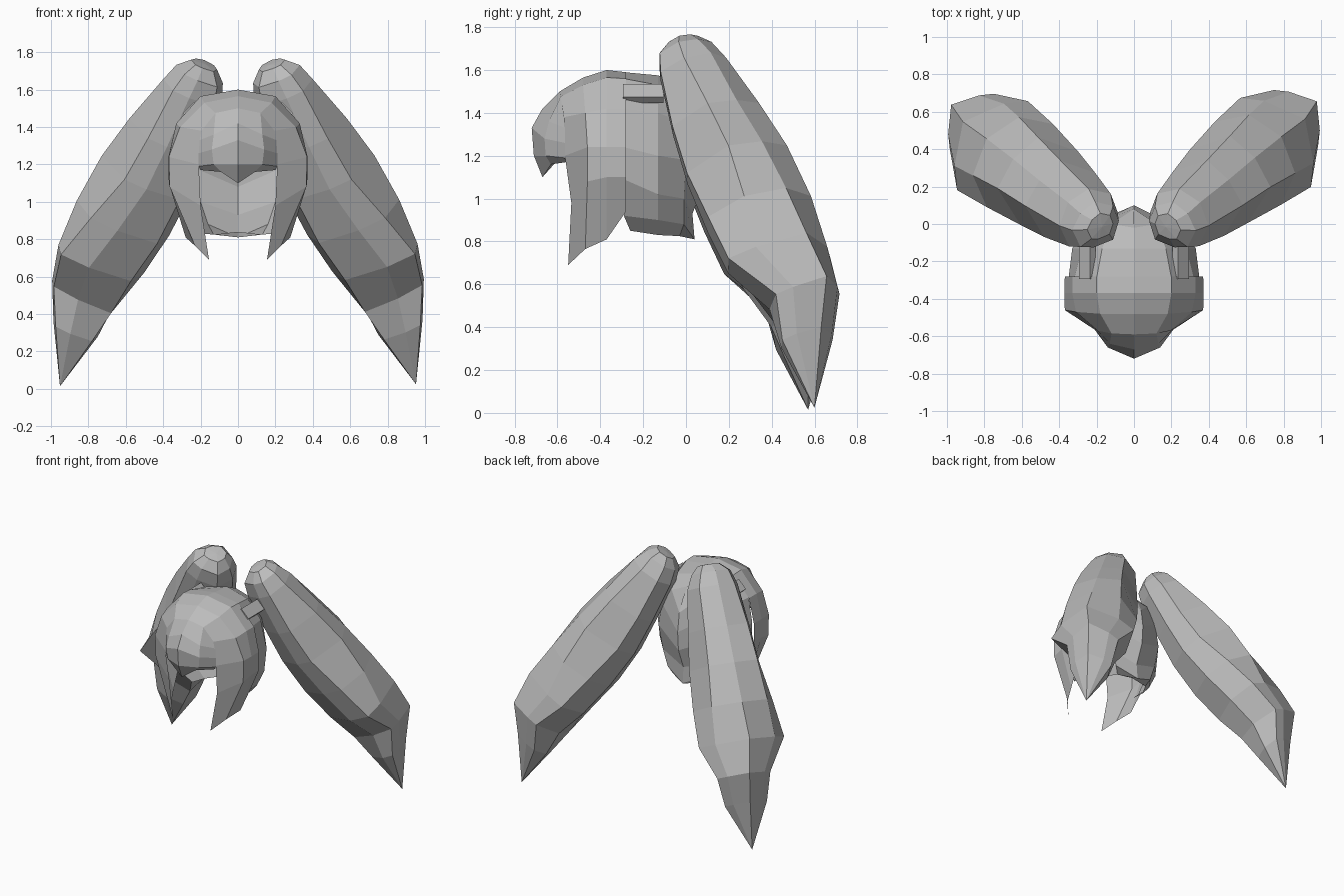
import bpy, bmesh, math
from mathutils import Matrix, Vector

if "Cube" in bpy.data.objects:
    bpy.data.objects.remove(bpy.data.objects["Cube"])

GREY = (0.5, 0.5, 0.5, 1)
mat = bpy.data.materials.new("hair_grey")
mat.use_nodes = True
mat.diffuse_color = GREY
bsdf = mat.node_tree.nodes["Principled BSDF"]
bsdf.inputs["Base Color"].default_value = GREY
bsdf.inputs["Roughness"].default_value = 0.8


def finish(bm, name):
    bmesh.ops.remove_doubles(bm, verts=bm.verts, dist=0.0005)
    bmesh.ops.recalc_face_normals(bm, faces=bm.faces)
    mesh = bpy.data.meshes.new(name)
    bm.to_mesh(mesh)
    bm.free()
    mesh.materials.append(mat)
    obj = bpy.data.objects.new(name, mesh)
    bpy.context.collection.objects.link(obj)
    return obj


def skin(bm, rows, closed=False):
    """Join neighbouring rows of points with quads."""
    grid = [[bm.verts.new(p) for p in row] for row in rows]
    n = len(grid[0])
    for a, b in zip(grid, grid[1:]):
        for i in range(n if closed else n - 1):
            j = (i + 1) % n
            bm.faces.new((a[i], a[j], b[j], b[i]))


def mirrored_sheet(name, half_rows):
    """Sheet from half rows that run from the centre line to the +x edge."""
    rows = [[(-x, y, z) for x, y, z in reversed(r[1:])] + r for r in half_rows]
    bm = bmesh.new()
    skin(bm, rows)
    return finish(bm, name)


def arch(ys, xz):
    """Half arch: x,z outline with one y, or one y per point."""
    if not isinstance(ys, (list, tuple)):
        ys = [ys] * len(xz)
    return [(x, y, z) for y, (x, z) in zip(ys, xz)]


# Front shell framing the face, ending in pointed side locks
mirrored_sheet("front_hair", [
    arch([-.59, -.585, -.57, -.565, -.535, -.55],
         [(0, 1.5), (.12, 1.475), (.195, 1.38), (.21, 1.2), (.2, .98), (.155, .69)]),
    arch([-.48, -.48, -.47, -.46, -.46, -.47],
         [(0, 1.565), (.18, 1.53), (.31, 1.4), (.37, 1.24), (.365, 1.08), (.23, .765)]),
    arch(-.37, [(0, 1.6), (.2, 1.565), (.33, 1.42), (.372, 1.24), (.37, 1.1), (.28, .81)]),
    arch(-.28, [(0, 1.59), (.2, 1.56), (.33, 1.42), (.37, 1.24), (.37, 1.1), (.30, .94)]),
])

# Rounded back of the hair, tucked under at the nape
mirrored_sheet("back_hair", [
    arch([-.29, -.29, -.29, -.29, -.29, -.29, -.26],
         [(0, 1.59), (.2, 1.56), (.32, 1.42), (.35, 1.24), (.35, 1.09), (.28, .92), (.2, .85)]),
    arch(-.13, [(0, 1.575), (.17, 1.53), (.28, 1.4), (.33, 1.2), (.31, 1.02), (.25, .9), (.19, .83)]),
    arch([-.02, 0, 0, 0, -.01, -.01, -.03],
         [(0, 1.52), (.12, 1.47), (.2, 1.35), (.23, 1.18), (.2, 1.0), (.16, .88), (.13, .825)]),
    arch([.04, .08, .1, .09, .03, .04, -.02],
         [(0, 1.45), (0, 1.36), (0, 1.22), (0, 1.08), (0, .93), (0, .81), (0, .84)]),
])

# Short fringe that joins the shell, juts forward and dips to a centre point
mirrored_sheet("fringe", [
    [(0, -.59, 1.5), (.12, -.585, 1.475), (.195, -.57, 1.38)],
    [(0, -.67, 1.42), (.13, -.64, 1.36), (.205, -.565, 1.33)],
    [(0, -.72, 1.33), (.14, -.66, 1.28), (.21, -.565, 1.26)],
    [(0, -.71, 1.20), (.13, -.655, 1.20), (.21, -.565, 1.19)],
    [(0, -.67, 1.10), (.09, -.63, 1.16), (.2, -.56, 1.17)],
    [(0, -.60, 1.18), (.08, -.59, 1.19), (.19, -.55, 1.20)],
])

# Ponytail axes: along, across and outward
OUT = Vector((.78, .62, 0))
ACROSS = Vector((.62, -.78, 0))
ALONG = OUT * .51 + Vector((0, 0, -.86))
NORMAL = OUT * .86 + Vector((0, 0, .51))
ROOT = OUT * .136 + Vector((0, 0, 1.66))

# Sections: distance along, half width, ridge, underside, side height,
# centre, shoulder fullness
SECTIONS = [
    (-.07, .002, .03, .026, .028, .118, .6),
    (-.065, .08, .10, -.04, .03, .125, .8),
    (-.01, .14, .15, -.11, .02, .135, .8),
    (.09, .18, .195, -.14, .02, .13, .72),
    (.38, .22, .25, -.17, .01, .13, .88),
    (.64, .25, .31, -.19, .02, .125, .87),
    (.92, .285, .355, -.175, .09, .125, .72),
    (1.18, .305, .385, -.125, .15, .13, .45),
    (1.41, .19, .375, -.07, .21, .095, .4),
    (1.60, .15, .23, -.04, .11, .105, .5),
    (1.91, .002, .017, .013, .015, .122, .6),
]


def section(t, w, top, low, side, c, full):
    up = side + full * (top - side)
    front_low, back_low = side + .5 * (low - side), side + .66 * (low - side)
    uv = [(w, side), (.7 * w, up), (0, top), (-.7 * w, up),
          (-w, side), (-.7 * w, back_low), (0, low), (.7 * w, front_low)]
    return [ROOT + ALONG * t + ACROSS * (c + u) + NORMAL * v for u, v in uv]


for label, s in (("left", 1), ("right", -1)):
    # Large leaf-shaped ponytail
    bm = bmesh.new()
    skin(bm, [section(*q) for q in SECTIONS], closed=True)
    bmesh.ops.remove_doubles(bm, verts=bm.verts, dist=0.006)
    bmesh.ops.transform(bm, matrix=Matrix.Scale(s, 4, (1, 0, 0)), verts=bm.verts)
    if s < 0:  # this side hangs slightly further forward
        pivot = Matrix.Translation((0, 0, 1.66))
        bmesh.ops.transform(bm, verts=bm.verts,
                            matrix=pivot @ Matrix.Rotation(-.018, 4, 'X') @ pivot.inverted())
    finish(bm, label + "_ponytail")

    # Small band leading from the cap to the ponytail
    bm = bmesh.new()
    bmesh.ops.create_cube(bm, size=1)
    turn = Matrix.Rotation(math.radians(45) * s, 4, 'Y')
    bmesh.ops.transform(bm, verts=bm.verts,
                        matrix=Matrix.Translation((.25 * s, -.2, 1.49)) @ turn
                        @ Matrix.Diagonal((.085, .19, .04, 1)))
    finish(bm, label + "_hair_band")
